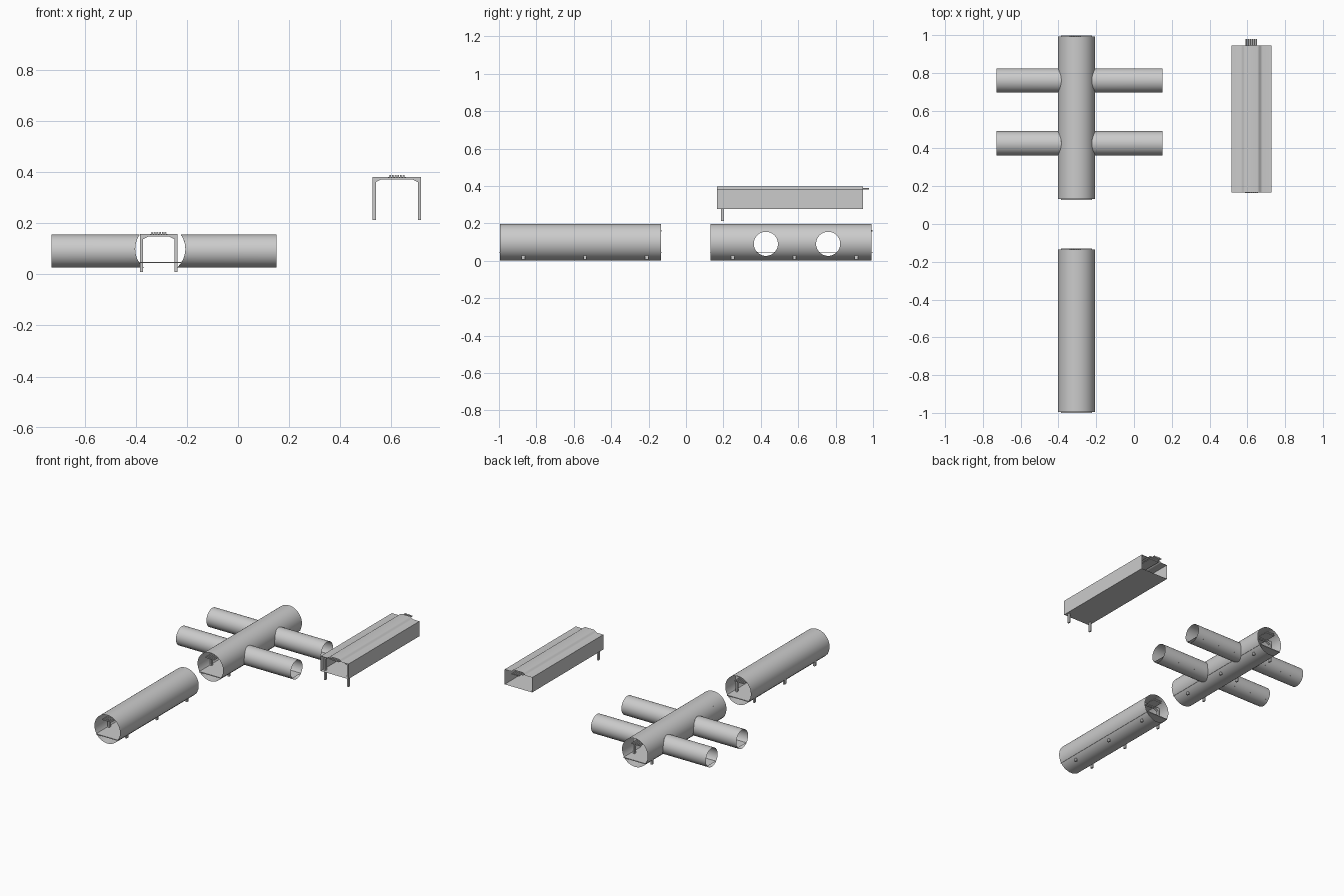
import bpy, bmesh, math

if "Cube" in bpy.data.objects:
    bpy.data.objects.remove(bpy.data.objects["Cube"])

CX, CZ, R = -0.304, 0.099, 0.098      # main tube axis and radius
BZ, BR = 0.0905, 0.0645               # branch tube axis height and radius
BRANCH_Y = (0.427, 0.76)


def finish(name, bm, smooth=False):
    me = bpy.data.meshes.new(name)
    bm.to_mesh(me)
    bm.free()
    ob = bpy.data.objects.new(name, me)
    bpy.context.collection.objects.link(ob)
    if smooth:
        bpy.ops.object.select_all(action='DESELECT')
        ob.select_set(True)
        bpy.context.view_layer.objects.active = ob
        bpy.ops.object.shade_smooth_by_angle(angle=math.radians(40))
    return ob


def skin(bm, rings, closed=True):
    """Bridge successive rings of points with quads."""
    vs = [[bm.verts.new(p) for p in ring] for ring in rings]
    n = len(vs[0])
    for a, b in zip(vs, vs[1:]):
        for i in range(n if closed else n - 1):
            j = (i + 1) % n
            bm.faces.new((a[i], a[j], b[j], b[i]))


def box(bm, x0, x1, y0, y1, z0, z1):
    vs = bmesh.ops.create_cube(bm, size=1)['verts']
    for v in vs:
        v.co = ((x0 + x1) / 2 + v.co.x * (x1 - x0),
                (y0 + y1) / 2 + v.co.y * (y1 - y0),
                (z0 + z1) / 2 + v.co.z * (z1 - z0))


def prism(bm, pts, y0, y1):
    """Extrude an x-z outline along y."""
    skin(bm, [[(x, y, z) for x, z in pts] for y in (y0, y1)])
    for y in (y0, y1):
        bm.faces.new([bm.verts.new((x, y, z)) for x, z in pts])


def main_tube(name, y0, y1, holes=()):
    bm = bmesh.new()
    n, rows = 64, 120 if holes else 1
    ring = [(CX + R * math.cos(2 * math.pi * i / n), CZ + R * math.sin(2 * math.pi * i / n))
            for i in range(n)]
    skin(bm, [[(x, y0 + (y1 - y0) * k / rows, z) for x, z in ring] for k in range(rows + 1)])
    # openings where the branch tubes join, with rims snapped to a circle
    for hy in holes:
        dead = [f for f in bm.faces
                if math.hypot(f.calc_center_median().y - hy, f.calc_center_median().z - BZ) < BR]
        rim = {v for f in dead for v in f.verts}
        bmesh.ops.delete(bm, geom=dead, context='FACES')
        for v in rim:
            if not v.is_valid:
                continue
            dy, dz = v.co.y - hy, v.co.z - BZ
            k = BR / math.hypot(dy, dz)
            side = 1 if v.co.x > CX else -1
            z = BZ + dz * k
            v.co = (CX + side * math.sqrt(R * R - (z - CZ) ** 2), hy + dy * k, z)
    bmesh.ops.recalc_face_normals(bm, faces=bm.faces)
    finish(name, bm, True)


def branch_tube(name, hy, side):
    bm = bmesh.new()
    n = 48
    end_x = 0.15 if side > 0 else -0.729
    inner, outer = [], []
    for i in range(n):
        a = 2 * math.pi * i / n
        y, z = hy + BR * math.cos(a), BZ + BR * math.sin(a)
        inner.append((CX + side * math.sqrt(R * R - (z - CZ) ** 2), y, z))
        outer.append((end_x, y, z))
    skin(bm, [inner, outer])
    bmesh.ops.recalc_face_normals(bm, faces=bm.faces)
    finish(name, bm, True)
    # flat walkway inside the branch
    bm = bmesh.new()
    z, h = 0.047, math.sqrt(BR ** 2 - (0.047 - BZ) ** 2)
    skin(bm, [[(CX + side * 0.082, hy - h, z), (CX + side * 0.082, hy + h, z)],
              [(end_x, hy - h, z), (end_x, hy + h, z)]], closed=False)
    finish(name + "_floor", bm)


def portal(bm, x0, x1, y, z0, z1):
    """Leg pair with crossbar and diagonal corner gussets."""
    w, d, c = 0.012, 0.009, 0.022
    prism(bm, [(x0, z0), (x0 + w, z0), (x0 + w, z1 - 0.009 - c / 2), (x0 + w + c, z1 - 0.009),
               (x1 - w - c, z1 - 0.009), (x1 - w, z1 - 0.009 - c / 2), (x1 - w, z0), (x1, z0),
               (x1, z1), (x0, z1)], y - d, y + d)


def cables(name, cx, z, y0, y1):
    bm = bmesh.new()
    r = 0.0042
    for i in range(6):
        x = cx + (i - 2.5) * 0.0105
        pts = [(x + r * math.cos(a * math.pi / 4), z + r + r * math.sin(a * math.pi / 4))
               for a in range(8)]
        prism(bm, pts, y0, y1)
    bmesh.ops.remove_doubles(bm, verts=bm.verts, dist=1e-5)
    bmesh.ops.recalc_face_normals(bm, faces=bm.faces)
    finish(name, bm, True)


def rack(name, x0, x1, z0, z1, stations, y0, y1, cable_end):
    bm = bmesh.new()
    for y in stations:
        portal(bm, x0, x1, y, z0, z1)
    bmesh.ops.remove_doubles(bm, verts=bm.verts, dist=1e-5)
    bmesh.ops.recalc_face_normals(bm, faces=bm.faces)
    finish(name + "_frames", bm)
    mid = (x0 + x1) / 2
    bm = bmesh.new()
    box(bm, mid - 0.035, mid + 0.035, y0, y1, z1 - 0.004, z1)
    finish(name + "_cable_tray", bm)
    cables(name + "_cables", mid, z1, y0, cable_end)


# two round tunnels, each with a floor and a cable rack
for tag, y0, y1, mid, holes in (("front", -0.995, -0.135, -0.54, ()),
                                ("rear", 0.132, 0.993, 0.58, BRANCH_Y)):
    main_tube(tag + "_tunnel", y0, y1, holes)
    bm = bmesh.new()
    box(bm, CX - 0.082, CX + 0.082, y0 - 0.005, y1 + 0.006, 0.043, 0.048)
    finish(tag + "_tunnel_floor", bm)
    rack(tag + "_rack", -0.383, -0.237, 0.008, 0.157,
         (mid - 0.33, mid, mid + 0.33), y0, y1, y1 + 0.005)

# four branch tunnels
for i, hy in enumerate(BRANCH_Y):
    for side, tag in ((-1, "left"), (1, "right")):
        branch_tube(f"{tag}_branch_{i + 1}", hy, side)

# square duct shell with a rounded hump over the cables
DX = 0.6215
half = [(0.1055, 0.278), (0.1055, 0.381), (0.058, 0.381)]
hump = [(0.058 - 0.026 * t / 6, 0.381 + 0.015 * (0.5 - 0.5 * math.cos(math.pi * t / 6)))
        for t in range(1, 7)]
right = half + hump
outline = right + [(-x, z) for x, z in reversed(right)]
bm = bmesh.new()
skin(bm, [[(DX + x, y, z) for x, z in outline] for y in (0.167, 0.945)])
bmesh.ops.recalc_face_normals(bm, faces=bm.faces)
finish("square_duct", bm, True)
rack("duct_rack", 0.527, 0.716, 0.213, 0.38, (0.195,), 0.165, 0.945, 0.979)
